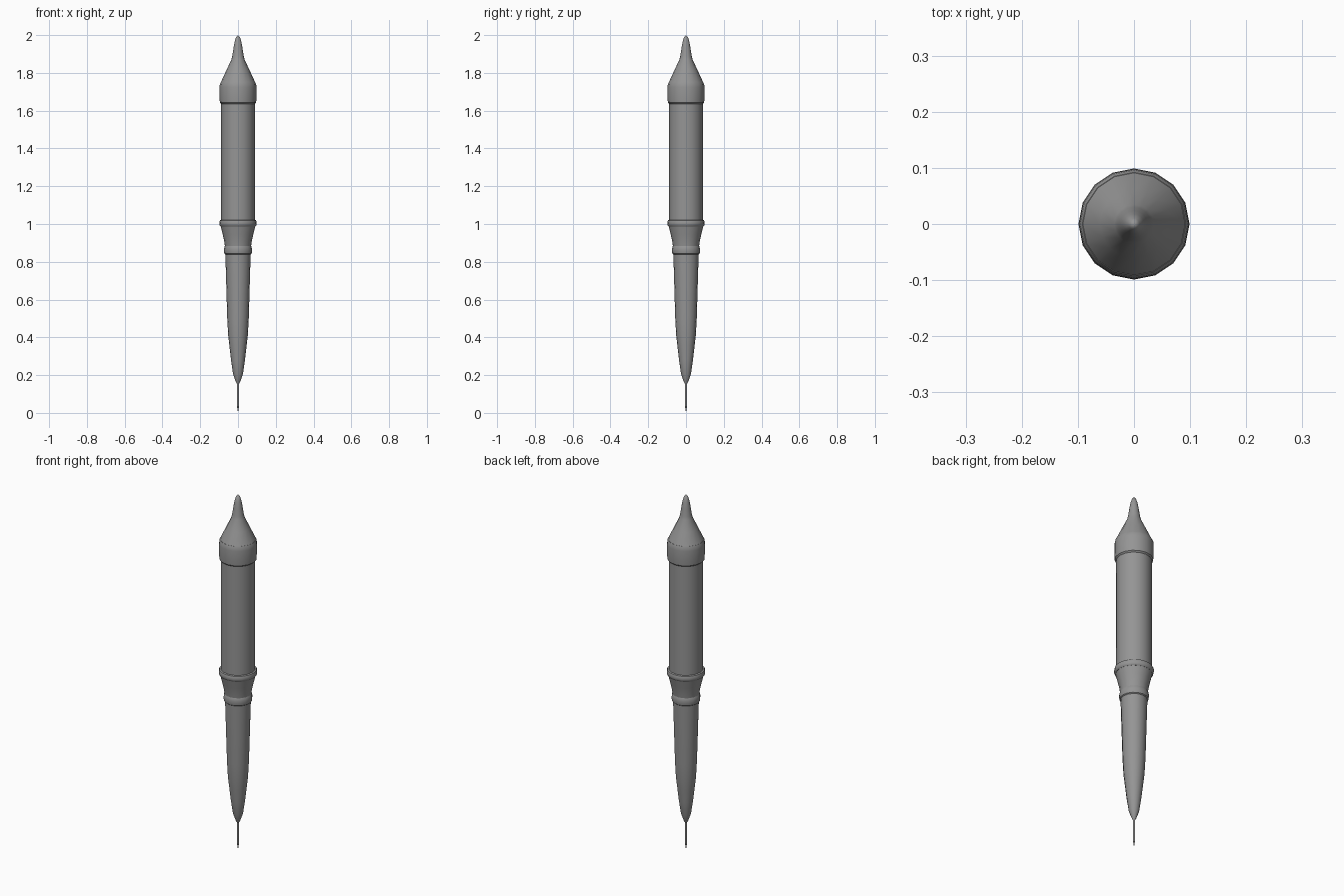
import bpy, bmesh
from math import cos, sin, pi, radians

cube = bpy.data.objects.get("Cube")
if cube:
    bpy.data.objects.remove(cube, do_unlink=True)

SIDES = 16
GREY = (0.30, 0.30, 0.30, 1)
grey = bpy.data.materials.new("mid_grey")
grey.use_nodes = True
grey.diffuse_color = GREY
grey.node_tree.nodes["Principled BSDF"].inputs["Base Color"].default_value = GREY


def lathe(name, profile):
    """Revolve (radius, height) points, listed bottom to top, about the z axis."""
    bm = bmesh.new()
    rings = []
    for r, z in profile:
        if r == 0:
            rings.append([bm.verts.new((0, 0, z))] * SIDES)
        else:
            rings.append([bm.verts.new((r * cos(2 * pi * i / SIDES), r * sin(2 * pi * i / SIDES), z))
                          for i in range(SIDES)])
    for low, high in zip(rings, rings[1:]):
        for i in range(SIDES):
            j = (i + 1) % SIDES
            bm.faces.new(dict.fromkeys((low[i], low[j], high[j], high[i])))
    # Close open ends
    if profile[0][0] > 0:
        bm.faces.new(rings[0][::-1])
    if profile[-1][0] > 0:
        bm.faces.new(rings[-1])
    mesh = bpy.data.meshes.new(name)
    bm.to_mesh(mesh)
    bm.free()
    mesh.materials.append(grey)
    obj = bpy.data.objects.new(name, mesh)
    bpy.context.collection.objects.link(obj)
    bpy.ops.object.select_all(action="DESELECT")
    obj.select_set(True)
    bpy.context.view_layer.objects.active = obj
    bpy.ops.object.shade_smooth_by_angle(angle=radians(35))
    return obj


# Thin needle at the bottom
lathe("needle", [(0, 0), (0.003, 0.02), (0.006, 0.04), (0.006, 0.16)])

# Tapered lower barrel
lathe("lower_barrel", [(0.006, 0.153), (0.013, 0.168), (0.026, 0.205), (0.037, 0.28),
                       (0.046, 0.36), (0.052, 0.41), (0.057, 0.5), (0.067, 0.845)])

# Small bead between barrel and neck
lathe("neck_bead", [(0.066, 0.838), (0.072, 0.843), (0.074, 0.855), (0.074, 0.868),
                    (0.072, 0.878), (0.069, 0.885)])

# Flared neck
lathe("flared_neck", [(0.069, 0.88), (0.073, 0.91), (0.081, 0.945), (0.092, 0.99)])

# Rounded ring under the main body
lathe("body_ring", [(0.092, 0.987), (0.097, 0.992), (0.099, 1.0), (0.099, 1.01),
                    (0.096, 1.019), (0.089, 1.022)])

# Main cylinder
lathe("main_body", [(0.089, 1.015), (0.089, 1.65)])

# Wide upper collar
lathe("upper_collar", [(0.089, 1.635), (0.096, 1.642), (0.098, 1.67), (0.098, 1.725),
                       (0.096, 1.74), (0.092, 1.75)])

# Cone and rounded nose
lathe("nose_cone", [(0.092, 1.748), (0.061, 1.815), (0.035, 1.87), (0.030, 1.89),
                    (0.024, 1.93), (0.018, 1.965), (0.010, 1.99), (0, 2.0)])
